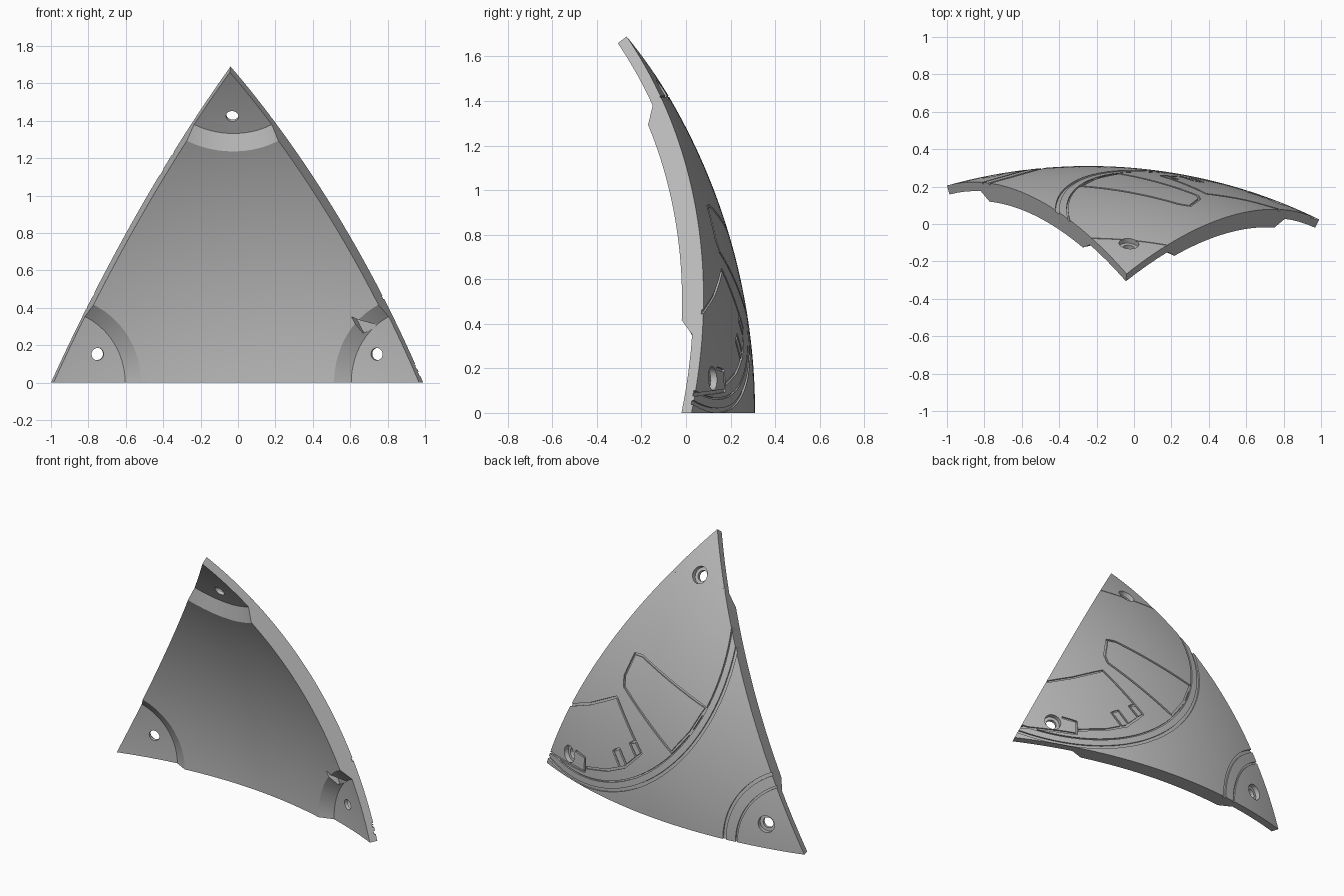
import bpy, bmesh
from math import sin, cos, pi, radians, sqrt, asin
from mathutils import Vector

cube = bpy.data.objects.get("Cube")
if cube:
    bpy.data.objects.remove(cube)

# Shell dimensions
R, R_IN, R_PAD = 2.8, 2.695, 2.75
C = Vector((-0.242, -2.49, 0))
TILT, HALF, RISE = radians(5.2), radians(20.905), asin(0.6035)


def direction(azimuth, elevation=0.0):
    return Vector((sin(azimuth) * cos(elevation), cos(azimuth) * cos(elevation), sin(elevation)))


RIGHT, LEFT, TOP = direction(TILT - HALF), direction(TILT + HALF), direction(TILT, RISE)


def toward(x, z):
    """Unit direction from the sphere centre to the outer surface at x, z."""
    dx = x - C.x
    return Vector((dx, sqrt(R * R - dx * dx - z * z), z)).normalized()


def make_object(name, bm):
    bmesh.ops.recalc_face_normals(bm, faces=bm.faces)
    mesh = bpy.data.meshes.new(name)
    bm.to_mesh(mesh)
    bm.free()
    obj = bpy.data.objects.new(name, mesh)
    bpy.context.collection.objects.link(obj)
    return obj


def loft(name, rings, closed=False):
    """Skin a row of equal cross-sections, capped unless closed."""
    bm = bmesh.new()
    rows = [[bm.verts.new(p) for p in ring] for ring in rings]
    n = len(rows[0])
    pairs = list(zip(rows, rows[1:])) + ([(rows[-1], rows[0])] if closed else [])
    for a, b in pairs:
        for i in range(n):
            j = (i + 1) % n
            bm.faces.new((a[i], a[j], b[j], b[i]))
    if not closed:
        bm.faces.new(rows[0])
        bm.faces.new(rows[-1])
    return make_object(name, bm)


def circle_dirs(axis, r, h, n):
    u = axis.orthogonal().normalized()
    v = axis.cross(u)
    return [axis * h + (u * cos(2 * pi * k / n) + v * sin(2 * pi * k / n)) * r for k in range(n)]


def revolve(name, axis, profile, n=48):
    return loft(name, [[C + p for p in circle_dirs(axis, r, h, n)] for r, h in profile])


def groove(name, dirs, width=0.014, depth=0.01, closed=False):
    """Channel along a path of directions on the outer surface."""
    rings, n = [], len(dirs)
    for i, d in enumerate(dirs):
        a = dirs[i - 1] if closed or i else d
        b = dirs[(i + 1) % n] if closed or i < n - 1 else d
        side = d.cross(b - a).normalized() * width / 2
        rings.append([C + d * r + side * s for r, s in
                      ((R - depth, -1), (R - depth, 1), (R + 0.03, 1), (R + 0.03, -1))])
    return loft(name, rings, closed)


def path(points, closed=False, step=0.05):
    """Subdivide a line of x, z points and lift it onto the sphere."""
    dirs = []
    ends = points[1:] + (points[:1] if closed else [])
    for (x0, z0), (x1, z1) in zip(points, ends):
        k = max(2, round(sqrt((x1 - x0) ** 2 + (z1 - z0) ** 2) / step))
        dirs += [toward(x0 + (x1 - x0) * i / k, z0 + (z1 - z0) * i / k) for i in range(k)]
    return dirs if closed else dirs + [toward(*points[-1])]


def ring_groove(name, axis, r, width):
    dirs = [p.normalized() for p in circle_dirs(axis, r, sqrt(R * R - r * r), 120)]
    return groove(name, dirs, width, closed=True)


# Curved triangular panel
N = 44
bm = bmesh.new()
layers = []
for radius in (R, R_IN):
    layers.append({(i, j): bm.verts.new(C + (RIGHT * (N - i - j) + LEFT * i + TOP * j).normalized() * radius)
                   for i in range(N + 1) for j in range(N + 1 - i)})
for grid in layers:
    for i in range(N):
        for j in range(N - i):
            bm.faces.new((grid[i, j], grid[i + 1, j], grid[i, j + 1]))
            if i + j < N - 1:
                bm.faces.new((grid[i + 1, j], grid[i + 1, j + 1], grid[i, j + 1]))
rim = [(i, 0) for i in range(N)] + [(N - j, j) for j in range(N)] + [(0, N - j) for j in range(N)]
outer, inner = layers
for a, b in zip(rim, rim[1:] + rim[:1]):
    bm.faces.new((outer[a], outer[b], inner[b], inner[a]))
panel = make_object("curved_panel", bm)

cutters = []

# Thin corner pads with a sloped step
pad_profile = [(0.55, 2.569), (0.39, 2.722)] + [(r, sqrt(R_PAD ** 2 - r * r)) for r in (0.3, 0.2, 0.1, 0.02)]
for corner in (RIGHT, LEFT, TOP):
    cutters.append(revolve("pad_cutter", corner, pad_profile, 96))

# Small wedge notch beside one pad
wedge = [toward(x, z) for x, z in ((0.64, 0.365), (0.69, 0.27), (0.77, 0.31))]
cutters.append(loft("notch_cutter", [[C + d * r for d in wedge] for r in (2.5, R_PAD)]))

# Counterbored screw holes
for x, z in ((-0.76, 0.155), (0.76, 0.155), (-0.027, 1.45)):
    cutters.append(revolve("hole_cutter", toward(x, z),
                           [(0.033, 2.5), (0.033, 2.77), (0.053, 2.77), (0.053, 2.9)], 32))

# Sweeping panel lines and corner rings on the outside
sweep = toward(0.64, 1.05)
cutters += [ring_groove("sweep_cutter", sweep, 1.04, 0.02),
            ring_groove("sweep_cutter", sweep, 0.99, 0.008),
            ring_groove("corner_ring_cutter", RIGHT, 0.52, 0.02),
            ring_groove("corner_ring_cutter", RIGHT, 0.44, 0.012)]

# Engraved outlines
tongue = [(0.3, 0.925), (0.24, 0.93), (-0.285, 0.767), (-0.2, 0.6), (-0.082, 0.448), (0.34, 0.72), (0.35, 0.78)]
bay = [(0.86, 0.42), (0.6, 0.53), (0.388, 0.643), (0.143, 0.376), (0.27, 0.25), (0.413, 0.182), (0.6, 0.13)]
tabs = [[(0.3, 0.23), (0.37, 0.32), (0.32, 0.35), (0.25, 0.26)],
        [(0.18, 0.34), (0.24, 0.41), (0.2, 0.43)]]
cutters.append(groove("tongue_cutter", path(tongue, True), closed=True))
for line in [bay] + tabs:
    cutters.append(groove("bay_cutter", path(line)))
cutters.append(groove("hole_frame_cutter", path([(0.7, 0.2), (0.61, 0.19), (0.61, 0.1), (1.0, 0.08)])))
cutters.append(groove("top_line_cutter", path([(-0.3, 1.42), (0.3, 1.42)]), 0.006, 0.004))

# Cut everything from the panel
bpy.context.view_layer.objects.active = panel
panel.select_set(True)
for cutter in cutters:
    mod = panel.modifiers.new("cut", 'BOOLEAN')
    mod.operation, mod.solver, mod.object = 'DIFFERENCE', 'EXACT', cutter
    bpy.ops.object.modifier_apply(modifier=mod.name)
    bpy.data.objects.remove(cutter)

# Plain grey finish
grey = bpy.data.materials.new("plain_grey")
grey.use_nodes = True
colour = (0.5, 0.5, 0.5, 1)
grey.diffuse_color = colour
grey.node_tree.nodes["Principled BSDF"].inputs["Base Color"].default_value = colour
panel.data.materials.clear()
panel.data.materials.append(grey)
bpy.ops.object.shade_smooth_by_angle(angle=radians(30))
